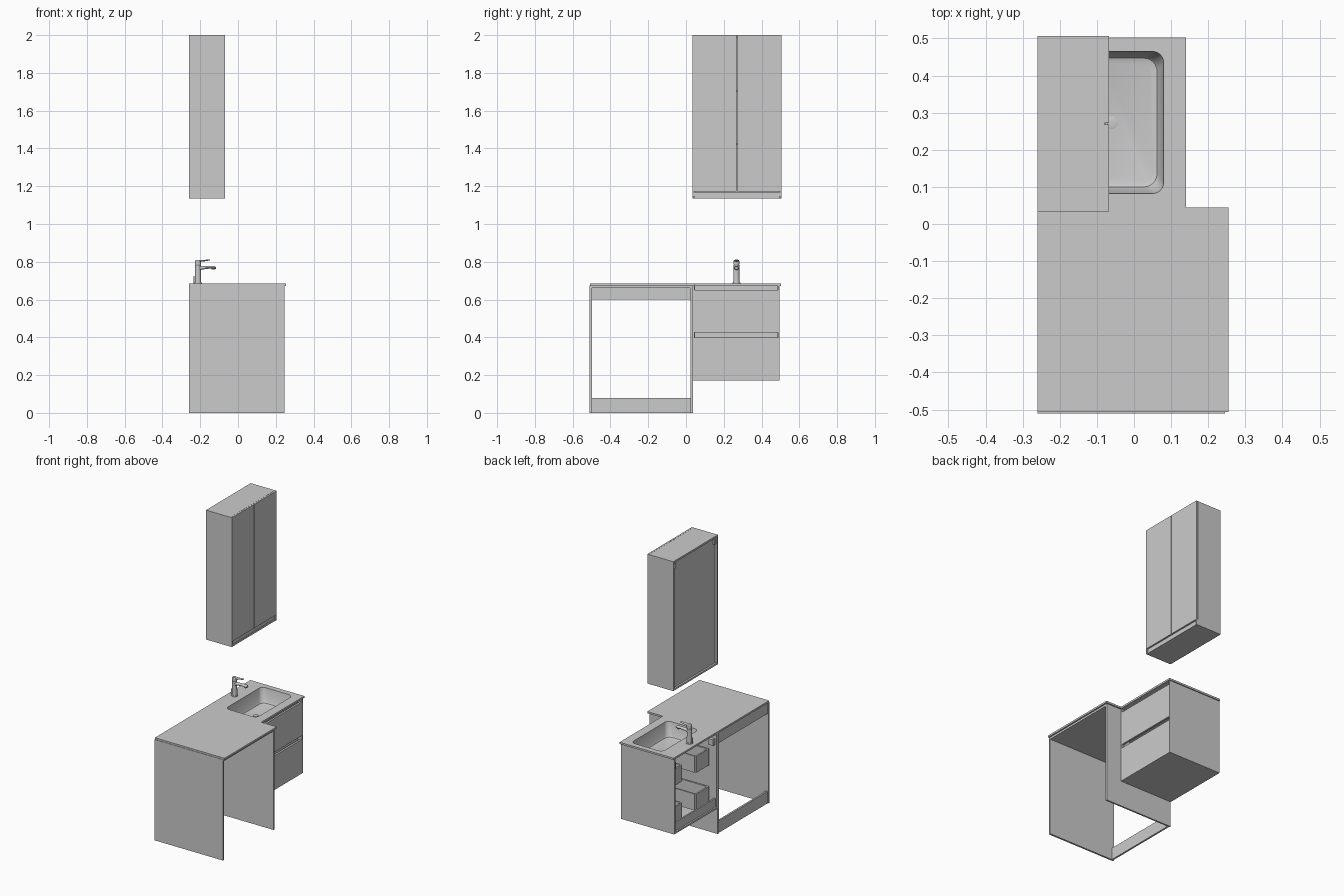
import bpy, bmesh
from math import sin, cos, pi

if "Cube" in bpy.data.objects:
    bpy.data.objects.remove(bpy.data.objects["Cube"])


def finish(name, bm, smooth=False):
    bmesh.ops.recalc_face_normals(bm, faces=bm.faces)
    me = bpy.data.meshes.new(name)
    bm.to_mesh(me)
    bm.free()
    ob = bpy.data.objects.new(name, me)
    bpy.context.collection.objects.link(ob)
    if smooth:
        bpy.ops.object.select_all(action='DESELECT')
        ob.select_set(True)
        bpy.context.view_layer.objects.active = ob
        bpy.ops.object.shade_smooth_by_angle()
    return ob


def box(name, x0, x1, y0, y1, z0, z1):
    bm = bmesh.new()
    bmesh.ops.create_cube(bm, size=1)
    for v in bm.verts:
        v.co = ((x0 + x1) / 2 + v.co.x * (x1 - x0),
                (y0 + y1) / 2 + v.co.y * (y1 - y0),
                (z0 + z1) / 2 + v.co.z * (z1 - z0))
    return finish(name, bm)


def prism_x(name, pts, x0, x1):
    """Extrude a y-z outline along x."""
    bm = bmesh.new()
    f = bm.faces.new([bm.verts.new((x0, y, z)) for y, z in pts])
    g = bmesh.ops.extrude_face_region(bm, geom=[f])['geom']
    bmesh.ops.translate(bm, vec=(x1 - x0, 0, 0),
                        verts=[v for v in g if isinstance(v, bmesh.types.BMVert)])
    return finish(name, bm)


def loft(name, rings, smooth=True):
    """Skin a list of equal-length point rings, capping both ends."""
    bm = bmesh.new()
    vs = [[bm.verts.new(p) for p in r] for r in rings]
    n = len(vs[0])
    for a, b in zip(vs, vs[1:]):
        for i in range(n):
            bm.faces.new((a[i], a[(i + 1) % n], b[(i + 1) % n], b[i]))
    bm.faces.new(vs[0])
    bm.faces.new(vs[-1])
    return finish(name, bm, smooth)


def round_rect(x0, x1, y0, y1, r, z, seg=6):
    pts = []
    for cx, cy, a0 in ((x1 - r, y1 - r, 0), (x0 + r, y1 - r, 1),
                       (x0 + r, y0 + r, 2), (x1 - r, y0 + r, 3)):
        for i in range(seg + 1):
            a = (a0 + i / seg) * pi / 2
            pts.append((cx + r * cos(a), cy + r * sin(a), z))
    return pts


def ring_z(x, y, z, r, n=20):
    return [(x + r * cos(2 * pi * i / n), y + r * sin(2 * pi * i / n), z) for i in range(n)]


def ring_x(x, y, z, ry, rz, n=20):
    return [(x, y + ry * cos(2 * pi * i / n), z + rz * sin(2 * pi * i / n)) for i in range(n)]


# L-shaped worktop with the basin opening
BX0, BX1, BY0, BY1 = -0.15, 0.08, 0.082, 0.465
bm = bmesh.new()
outline = [(-.26, -.507), (.255, -.507), (.255, .045), (.14, .045), (.14, .502), (-.26, .502)]
edges = []
for loop in ([(x, y, .685) for x, y in outline], round_rect(BX0, BX1, BY0, BY1, .03, .685)):
    vs = [bm.verts.new(p) for p in loop]
    edges += [bm.edges.new((vs[i - 1], vs[i])) for i in range(len(vs))]
bmesh.ops.triangle_fill(bm, use_beauty=True, use_dissolve=False, edges=edges)
g = bmesh.ops.extrude_face_region(bm, geom=list(bm.faces))['geom']
bmesh.ops.translate(bm, vec=(0, 0, -.012), verts=[v for v in g if isinstance(v, bmesh.types.BMVert)])
finish("worktop", bm)


# Basin: inner bowl, then its outer shell
def bowl(d, z, r):
    return round_rect(BX0 + d, BX1 - d, BY0 + d, BY1 - d, r, z)


loft("basin", [bowl(.03, .588, .03), bowl(.018, .592, .035), bowl(.012, .603, .035),
               bowl(0, .685, .03), bowl(-.006, .674, .03), bowl(.005, .59, .035),
               bowl(.02, .578, .03)])
loft("basin_drain", [ring_z(-.06, .273, z, r) for z, r in
                     ((.585, .017), (.591, .017), (.592, .013))])

# Desk side panels, sub-top and back rails
box("desk_end_panel", -.26, .245, -.51, -.498, 0, .674)
box("desk_middle_panel", -.26, .245, .025, .036, 0, .674)
box("desk_sub_top", -.255, .245, -.498, .025, .66, .674)
box("desk_top_rail", -.255, -.243, -.498, .025, .6, .66)
box("desk_bottom_rail", -.255, -.243, -.498, .025, 0, .08)

# Hanging drawer cabinet, open at the back
box("drawer_cabinet_left_side", -.26, .12, .036, .047, .172, .673)
box("drawer_cabinet_right_side", -.26, .12, .484, .495, .172, .673)
box("drawer_cabinet_bottom", -.26, .12, .047, .484, .172, .183)
box("drawer_cabinet_back_rail", -.25, -.24, .047, .484, .183, .24)
for y0, y1, side in ((.05, .07, "left"), (.461, .481, "right")):
    box("cabinet_hanger_" + side, -.25, -.21, y0, y1, .6, .64)

# Two drawers, each with a recessed grip channel above its front
for label, z0, z1, zc in (("lower", .172, .4, .425), ("upper", .425, .65, .673)):
    box(label + "_drawer_front", .12, .133, .036, .495, z0, z1)
    box(label + "_grip_channel_back", .1, .105, .047, .484, z1 - .02, zc)
    box(label + "_grip_channel_floor", .105, .12, .047, .484, z1 - .02, z1 - .015)
    for y0, y1, side in ((.036, .045, "left"), (.486, .495, "right")):
        box(f"{label}_grip_channel_{side}_end", .105, .133, y0, y1, z1, zc)
    # drawer box, its back notched around the plumbing
    zb = z0 + .03
    zt = zb + .11
    box(label + "_drawer_left_wall", -.21, .1, .055, .065, zb, zt)
    box(label + "_drawer_right_wall", -.21, .1, .466, .476, zb, zt)
    for y0, y1, side in ((.065, .19, "left"), (.341, .466, "right")):
        box(f"{label}_drawer_{side}_floor", -.21, .1, y0, y1, zb, zb + .01)
        box(f"{label}_drawer_{side}_back", -.21, -.2, y0, y1, zb, zt)
        yn = y1 if side == "left" else y0
        box(f"{label}_drawer_{side}_notch_wall", -.2, -.02, yn - .005, yn + .005, zb, zt)
    box(label + "_drawer_middle_floor", -.02, .1, .19, .341, zb, zb + .01)
    box(label + "_drawer_notch_back", -.025, -.015, .19, .341, zb, zt)

# Mixer tap: body, spout, lever and side stub
TX, TY = -.212, .267
loft("tap_body", [ring_z(TX, TY, z, r) for z, r in
                  ((.685, .021), (.689, .021), (.69, .017), (.765, .015),
                   (.784, .016), (.787, .014))])
loft("tap_spout", [ring_x(x, TY, z, ry, rz) for x, z, ry, rz in
                   ((-.215, .764, .013, .013), (-.19, .768, .013, .009),
                    (-.15, .771, .014, .007), (-.125, .770, .014, .007),
                    (-.117, .768, .010, .005))])
loft("tap_aerator", [ring_z(-.131, TY, z, .009) for z in (.758, .768)])
loft("tap_lever_cap", [ring_z(TX, TY, z, r) for z, r in
                       ((.788, .016), (.803, .016), (.809, .012))])
loft("tap_lever", [ring_x(x, TY, z, ry, rz) for x, z, ry, rz in
                   ((-.22, .803, .012, .006), (-.18, .806, .011, .004),
                    (-.148, .810, .009, .003))])
box("tap_drain_knob", -.236, -.23, TY - .003, TY + .003, .685, .725)

# Wall cabinet carcass with a recessed back
Y0, Y1 = .034, .506
box("wall_cabinet_left_side", -.26, -.08, Y0, Y0 + .012, 1.135, 2)
box("wall_cabinet_right_side", -.26, -.08, Y1 - .012, Y1, 1.135, 2)
box("wall_cabinet_top", -.26, -.08, Y0 + .012, Y1 - .012, 1.988, 2)
box("wall_cabinet_bottom", -.26, -.07, Y0 + .012, Y1 - .012, 1.135, 1.147)
box("wall_cabinet_back", -.248, -.242, Y0 + .012, Y1 - .012, 1.147, 1.988)
for i, z in enumerate((1.42, 1.7)):
    box(f"wall_cabinet_shelf_{i + 1}", -.242, -.085, Y0 + .012, Y1 - .012, z, z + .008)
for y0, y1, side in ((.048, .068, "left"), (.472, .492, "right")):
    box("wall_cabinet_hanger_" + side, -.257, -.248, y0, y1, 1.945, 1.98)

# Mirror doors, and the recessed strip with end caps below them
box("mirror_door_left", -.079, -.068, Y0, .2685, 1.172, 2)
box("mirror_door_right", -.079, -.068, .2715, Y1, 1.172, 2)
box("light_strip", -.09, -.075, Y0 + .008, Y1 - .008, 1.147, 1.168)
for y0, y1, side in ((Y0, Y0 + .008, "left"), (Y1 - .008, Y1, "right")):
    box("light_strip_cap_" + side, -.08, -.068, y0, y1, 1.135, 1.172)
